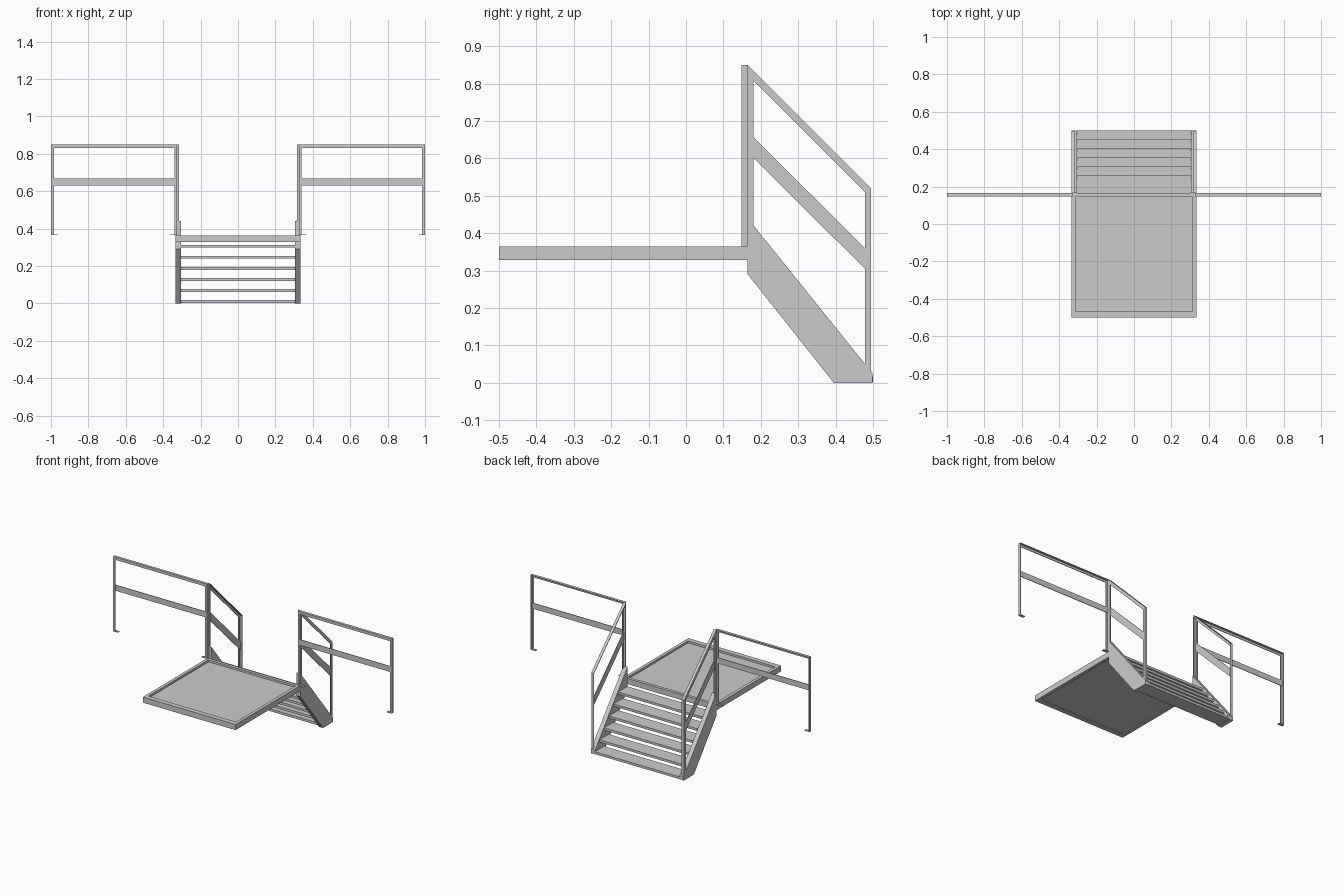
import bpy, bmesh
from mathutils import Vector

if "Cube" in bpy.data.objects:
    bpy.data.objects.remove(bpy.data.objects["Cube"])

T = 0.004  # sheet thickness of the angle-iron bars


def prism(name, pts, offset):
    """Extrude a planar polygon along an offset vector into its own object."""
    bm = bmesh.new()
    face = bm.faces.new([bm.verts.new(p) for p in pts])
    ext = bmesh.ops.extrude_face_region(bm, geom=[face])
    bmesh.ops.translate(bm, vec=Vector(offset),
                        verts=[v for v in ext['geom'] if isinstance(v, bmesh.types.BMVert)])
    bmesh.ops.recalc_face_normals(bm, faces=bm.faces)
    me = bpy.data.meshes.new(name)
    bm.to_mesh(me)
    bm.free()
    ob = bpy.data.objects.new(name, me)
    bpy.context.collection.objects.link(ob)
    return ob


def box(name, x, y, z):
    return prism(name, [(x[0], y[0], z[0]), (x[1], y[0], z[0]),
                        (x[1], y[1], z[0]), (x[0], y[1], z[0])], (0, 0, z[1] - z[0]))


def mirrored(ob):
    """Mirror a right-hand part across the centre plane."""
    ob.modifiers.new("mirror", 'MIRROR').use_mirror_merge = False
    return ob


def side_plate(name, yz, x0, x1):
    """Side profile in y/z, extruded along x and mirrored."""
    return mirrored(prism(name, [(x0, y, z) for y, z in yz], (x1 - x0, 0, 0)))


# Platform: rim frame around a recessed deck
W, Y0, Y1, Z0, Z1, R = 0.333, -0.5, 0.165, 0.328, 0.364, 0.02
box("platform_rim_front", (-W, W), (Y0, Y0 + R + 0.012), (Z0, Z1))
box("platform_rim_back", (-W, W), (Y1 - R, Y1), (Z0, Z1))
mirrored(box("platform_rim_side", (W - R, W), (Y0 + R + 0.012, Y1 - R), (Z0, Z1)))
box("platform_deck", (-W + R, W - R), (Y0 + R, Y1 - R), (0.333, 0.351))

# Stair stringers
side_plate("stringer", [(0.165, 0.29), (0.395, 0), (0.499, 0), (0.499, 0.025), (0.165, 0.44)],
           0.304, 0.333)

# Treads
for i in range(6):
    y = 0.5 - 0.048 * i
    z = 0.002 + 0.0592 * i
    box(f"tread_{i + 1}", (-0.304, 0.304), (y - 0.095, y), (z, z + 0.015))

# Stair handrails: flat outer leaf plus inward flange on each bar
XI, XO = 0.315, 0.333
side_plate("stair_top_rail_leaf", [(0.165, 0.85), (0.495, 0.52), (0.495, 0.493), (0.165, 0.823)],
           XO - T, XO)
side_plate("stair_top_rail_flange", [(0.165, 0.85), (0.495, 0.52), (0.495, 0.514), (0.165, 0.844)],
           XI, XO - T)
side_plate("stair_mid_rail", [(0.167, 0.67), (0.492, 0.346), (0.492, 0.291), (0.167, 0.615)],
           XO - 2 * T, XO - T)
mirrored(box("stair_upper_post_leaf", (XO - T, XO), (0.165, 0.18), (0.40, 0.835)))
mirrored(box("stair_upper_post_flange", (XI, XO - T), (0.165, 0.165 + T), (0.40, 0.845)))
mirrored(box("stair_lower_post_leaf", (XO - T, XO), (0.478, 0.495), (0.02, 0.51)))
mirrored(box("stair_lower_post_flange", (XI, XO - T), (0.495 - T, 0.495), (0.02, 0.519)))

# Outer guard rails: front leaf plus flange turned back
YF, YB, ZB, ZT = 0.148, 0.165, 0.365, 0.85
A, B, L = 0.325, 1.0, 0.015
mirrored(box("guard_top_rail_leaf", (A, B), (YF, YF + T), (ZT - 0.018, ZT)))
mirrored(box("guard_top_rail_flange", (A, B), (YF + T, YB), (ZT - T, ZT)))
mirrored(box("guard_mid_rail", (A + T, B - T), (YF + T, YF + 2 * T), (0.63, 0.667)))
mirrored(box("guard_inner_post_leaf", (A, A + L), (YF, YF + T), (ZB, ZT - 0.018)))
mirrored(box("guard_inner_post_flange", (A, A + T), (YF + T, YB), (ZB, ZT - T)))
mirrored(box("guard_outer_post_leaf", (B - L, B), (YF, YF + T), (ZB, ZT - 0.018)))
mirrored(box("guard_outer_post_flange", (B - T, B), (YF + T, YB), (ZB, ZT - T)))
mirrored(box("guard_inner_foot", (A, A + 0.042), (YF, YB), (ZB, ZB + T)))
mirrored(box("guard_outer_foot", (B - 0.035, B), (YF, YB), (ZB, ZB + T)))
